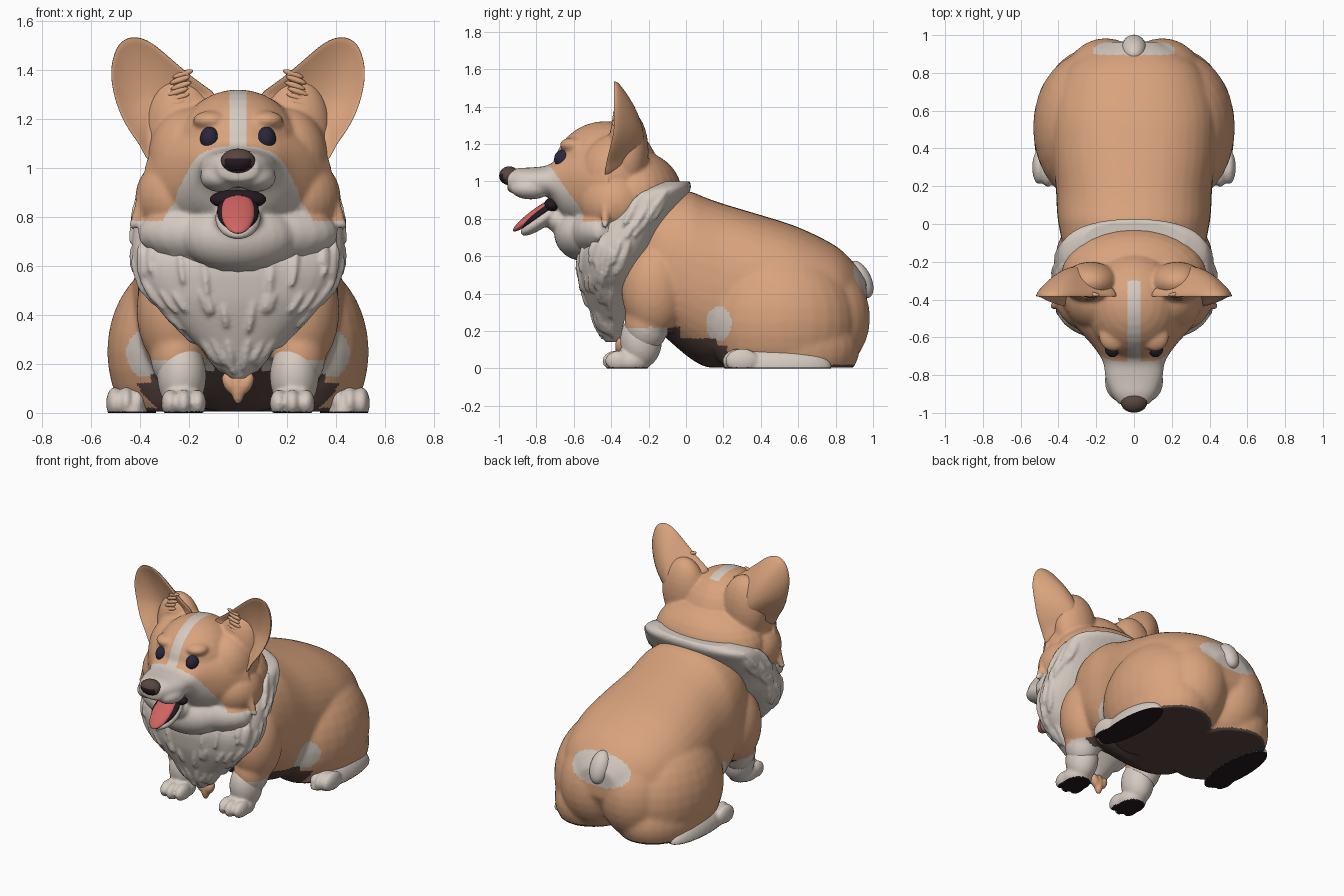
import bpy, bmesh, math, random
from mathutils import Vector, Matrix

if "Cube" in bpy.data.objects:
    bpy.data.objects.remove(bpy.data.objects["Cube"])

random.seed(4)


def material(name, r, g, b):
    m = bpy.data.materials.new(name)
    lin = [((c / 255 + 0.055) / 1.055) ** 2.4 for c in (r, g, b)]
    m.diffuse_color = (*lin, 1)
    m.use_nodes = True
    m.node_tree.nodes["Principled BSDF"].inputs["Base Color"].default_value = m.diffuse_color
    return m


TAN = material("tan fur", 217, 163, 125)
WHITE = material("white fur", 213, 202, 193)
BROWN = material("dark brown", 88, 70, 64)
BLACK = material("black", 36, 26, 33)
PINK = material("tongue pink", 207, 100, 98)
EYE = material("eye navy", 42, 38, 60)


# ---------- helpers ----------
def ball(bm, pos, rad, tilt=0.0, seg=28):
    M = Matrix.Translation(pos) @ Matrix.Rotation(tilt, 4, 'X') @ Matrix.Diagonal((*rad, 1))
    bmesh.ops.create_uvsphere(bm, u_segments=seg, v_segments=seg // 2 + 2, radius=1, matrix=M)


def pair(bm, pos, rad, tilt=0.0):
    for s in (-1, 1):
        ball(bm, (s * pos[0], pos[1], pos[2]), rad, tilt)


def lock(bm, pos, direction, length, width):
    """A leaf-shaped lock of fur lying along a direction."""
    q = Vector(direction).to_track_quat('Z', 'Y').to_matrix().to_4x4()
    M = Matrix.Translation(pos) @ q @ Matrix.Diagonal((width, width, length, 1))
    bmesh.ops.create_uvsphere(bm, u_segments=10, v_segments=8, radius=1, matrix=M)


def resample(rows, k=4):
    """Smooth curve through rows of numbers."""
    out = []
    for i in range(len(rows) - 1):
        a, b, c, d = (rows[max(0, min(len(rows) - 1, i + j))] for j in (-1, 0, 1, 2))
        for s in range(k):
            t = s / k
            out.append([0.5 * (2 * q + (r - p) * t + (2 * p - 5 * q + 4 * r - u) * t * t
                               + (3 * q - p - 3 * r + u) * t ** 3) for p, q, r, u in zip(a, b, c, d)])
    return out + [list(rows[-1])]


def section_point(row, a, axis, power=2.3):
    t, lo, hi, w = row
    f = lambda v: math.copysign(abs(v) ** (2 / power), v)
    u, v = w * f(math.cos(a)), (lo + hi) / 2 + (hi - lo) / 2 * f(math.sin(a))
    return Vector((u, t, v)) if axis == 'Y' else Vector((u, v, t))


def loft(bm, rows, axis, n=40):
    rings = [[bm.verts.new(section_point(r, 2 * math.pi * i / n, axis)) for i in range(n)] for r in rows]
    for A, B in zip(rings, rings[1:]):
        for i in range(n):
            bm.faces.new((A[i], A[(i + 1) % n], B[(i + 1) % n], B[i]))
    bm.faces.new(rings[0])
    bm.faces.new(rings[-1])


def finish(name, bm, mats, rule=None, voxel=0, smooth=0, subsurf=0, floor=0.0):
    """Turn the parts into one skin, rest it on the floor and colour it by rule."""
    bmesh.ops.recalc_face_normals(bm, faces=bm.faces)
    me = bpy.data.meshes.new(name)
    bm.to_mesh(me)
    bm.free()
    ob = bpy.data.objects.new(name, me)
    bpy.context.collection.objects.link(ob)
    if voxel:
        m = ob.modifiers.new("skin", 'REMESH')
        m.mode, m.voxel_size = 'VOXEL', voxel
    if smooth:
        m = ob.modifiers.new("soften", 'SMOOTH')
        m.factor, m.iterations = 0.5, smooth
    if subsurf:
        m = ob.modifiers.new("round", 'SUBSURF')
        m.levels = subsurf
    dg = bpy.context.evaluated_depsgraph_get()
    me = bpy.data.meshes.new_from_object(ob.evaluated_get(dg))
    ob.modifiers.clear()
    ob.data = me
    me.name = name
    for v in me.vertices:
        v.co.z = max(v.co.z, floor)
    me.update()
    me.materials.clear()
    for m in mats:
        me.materials.append(m)
    for p in me.polygons:
        p.material_index = rule(p.center, p.normal) if rule else 0
        p.use_smooth = True
    me.set_sharp_from_angle(angle=math.radians(50))
    return ob


# ---------- body: trunk, haunches, rump, shoulders ----------
bm = bmesh.new()
trunk = [(-0.30, 0.32, 0.85, 0.25), (-0.15, 0.20, 0.93, 0.36), (0.0, 0.07, 0.95, 0.40), (0.1, 0.01, 0.915, 0.41),
         (0.2, 0.0, 0.88, 0.415), (0.4, 0.0, 0.82, 0.44), (0.6, 0.0, 0.755, 0.44), (0.8, 0.06, 0.655, 0.37),
         (0.9, 0.16, 0.56, 0.26), (0.965, 0.28, 0.47, 0.13)]
loft(bm, resample(trunk), 'Y')
pair(bm, (0.24, 0.51, 0.25), (0.295, 0.40, 0.38))
pair(bm, (0.15, 0.69, 0.27), (0.25, 0.295, 0.32))
pair(bm, (0.23, 0.56, 0.11), (0.275, 0.37, 0.26))
pair(bm, (0.26, -0.17, 0.42), (0.155, 0.175, 0.25))
pair(bm, (0.25, -0.21, 0.24), (0.11, 0.12, 0.15))


def body_rule(c, n):
    x = abs(c.x)
    if c.y < -0.1 and c.z < 0.22 and x > 0.1:
        return 1
    if n.z < -0.3 and (c.z < 0.02 or (c.z < 0.16 and c.y < 0.22) or (c.z < 0.22 and c.y < -0.03)):
        return 2
    if c.y > 0.8 and (x / 0.22) ** 2 + ((c.z - 0.46) / 0.105) ** 2 < 1:
        return 1
    if x > 0.25 and ((c.y - 0.175) / 0.068) ** 2 + ((c.z - 0.24) / 0.095) ** 2 < 1:
        return 1
    return 0


finish("body", bm, [TAN, WHITE, BROWN], body_rule, 0.013, 12, 0, 0.006)

# ---------- feet ----------
bm = bmesh.new()
pair(bm, (0.23, -0.24, 0.15), (0.10, 0.112, 0.15))
pair(bm, (0.225, -0.30, 0.035), (0.09, 0.11, 0.07))
pair(bm, (0.432, 0.49, 0.005), (0.098, 0.29, 0.115))
for k in (-1, 0, 1):
    pair(bm, (0.222 + 0.056 * k, -0.375 + 0.015 * abs(k), 0.04), (0.036, 0.072, 0.055))
    pair(bm, (0.457 + 0.046 * k, 0.285 + 0.015 * abs(k), 0.04), (0.036, 0.09, 0.066))
finish("feet", bm, [WHITE, BLACK], lambda c, n: int(c.z < 0.005), 0.010, 3)

# ---------- tail ----------
bm = bmesh.new()
ball(bm, (0, 0.932, 0.475), (0.065, 0.058, 0.108), 0.45)
finish("tail", bm, [WHITE])

# ---------- ruff with fur locks, mostly at the sides ----------
bm = bmesh.new()
ruff = resample([(0.14, -0.43, -0.36, 0.03), (0.25, -0.49, -0.33, 0.14), (0.4, -0.55, -0.29, 0.29),
                 (0.5, -0.575, -0.24, 0.385), (0.62, -0.58, -0.17, 0.43), (0.75, -0.52, -0.10, 0.43),
                 (0.88, -0.42, -0.02, 0.415), (0.96, -0.3, 0.025, 0.38), (1.0, -0.2, 0.02, 0.27)])
loft(bm, ruff, 'Z')
for _ in range(70):
    i = random.randint(3, 25)
    a = random.uniform(-1.45, 0.5)
    if a < -0.7 and i > 7 and random.random() < 0.75:
        continue
    p, below = section_point(ruff[i], a, 'Z'), section_point(ruff[i - 2], a, 'Z')
    out = Vector((math.cos(a), math.sin(a), 0))
    d = (below - p).normalized() + out * 0.15
    for s in (-1, 1):
        lock(bm, (s * p.x, p.y, p.z), (s * d.x, d.y, d.z), random.uniform(0.05, 0.085), 0.014)
finish("ruff", bm, [WHITE], None, 0.010, 2)

# tan tuft under the chest
bm = bmesh.new()
for k in (-1, 0, 1):
    lock(bm, (0.032 * k, -0.35, 0.105 + 0.015 * abs(k)), (0.5 * k, 0, 1), 0.05 if k else 0.07, 0.03)
finish("chest_tuft", bm, [TAN], None, 0.008, 2)

# ---------- head: skull, neck, temples, cheeks, muzzle, jaw ----------
bm = bmesh.new()
ball(bm, (0, -0.43, 1.06), (0.265, 0.28, 0.262))
ball(bm, (0, -0.27, 0.93), (0.385, 0.25, 0.235))
pair(bm, (0.20, -0.38, 1.03), (0.17, 0.19, 0.22))
pair(bm, (0.23, -0.31, 1.16), (0.15, 0.11, 0.22))
pair(bm, (0.23, -0.38, 0.88), (0.19, 0.19, 0.18))
ball(bm, (0, -0.45, 0.735), (0.41, 0.19, 0.155))
ball(bm, (0, -0.55, 0.72), (0.24, 0.155, 0.145))
face = [(-0.42, 0.7, 1.2, 0.39), (-0.54, 0.74, 1.2, 0.31), (-0.65, 0.8, 1.16, 0.215), (-0.73, 0.91, 1.09, 0.165),
        (-0.82, 0.92, 1.075, 0.15), (-0.9, 0.925, 1.07, 0.12), (-0.955, 0.95, 1.05, 0.08)]
loft(bm, resample(face), 'Y')
pair(bm, (0.075, -0.83, 0.963), (0.08, 0.11, 0.06))
ball(bm, (0, -0.77, 0.797), (0.095, 0.14, 0.043), 0.62)
ball(bm, (0, -0.67, 0.79), (0.10, 0.08, 0.07))
pair(bm, (0.11, -0.60, 1.195), (0.075, 0.075, 0.04))
for k in range(5):  # cheek tufts
    for s in (-1, 1):
        lock(bm, (s * (0.365 + 0.011 * k), -0.43, 0.96 - 0.04 * k), (s * 0.6, -0.1, -1), 0.06, 0.024)
for k in range(-6, 7):  # fringe under the chin
    x = 0.062 * k
    lock(bm, (x, -0.55 + 0.6 * x * x, 0.602 + 0.95 * x * x), (x, -0.2, -1), 0.05, 0.03)


def head_rule(c, n):
    x = abs(c.x)
    if c.z < 0.785 + 0.55 * max(0, c.y + 0.4):
        return 1
    if c.z < 1.11 and c.y < -0.55 - 0.7 * (c.z - 0.83) and x < 0.31 - 0.5 * (c.z - 0.78):
        return 1
    return int(x < 0.036 and c.y < -0.3 and c.z > 1.05)


finish("head", bm, [TAN, WHITE], head_rule, 0.010, 8)

# ---------- ears ----------
outline = resample([(0.08, 1.30), (0.18, 1.37), (0.28, 1.455), (0.36, 1.52), (0.43, 1.54), (0.49, 1.51), (0.52, 1.42),
                    (0.515, 1.33), (0.49, 1.24), (0.45, 1.16), (0.40, 1.09), (0.35, 1.01), (0.22, 1.04),
                    (0.13, 1.2), (0.08, 1.30)], 2)[:-1]
for side, s in (("left", -1), ("right", 1)):
    bm = bmesh.new()

    def ear_ring(centre, f, depth):
        ring = []
        for x, z in outline:
            px, pz = centre[0] + (x - centre[0]) * f, centre[1] + (z - centre[1]) * f
            curl = 0.05 * min(1, max(0, (1.27 - pz) / 0.2)) * f
            ring.append(bm.verts.new((s * px, -0.39 + depth - curl, pz)))
        return ring

    front = [ear_ring((0.37, 1.29), f, 0.055 * (1 - f * f)) for f in (0.12, 0.4, 0.7, 0.9, 1.0)]
    back = [ear_ring((0.29, 1.20), f, 0.02 + 0.15 * (1 - f * f)) for f in (0.99, 0.85, 0.6, 0.35, 0.12)]
    rings, n = front + back, len(outline)
    for A, B in zip(rings, rings[1:]):
        for i in range(n):
            bm.faces.new((A[i], A[(i + 1) % n], B[(i + 1) % n], B[i]))
    bm.faces.new(rings[0])
    bm.faces.new(rings[-1])
    finish(side + "_ear", bm, [TAN], None, 0, 0, 1)
    # fur along the inner edge of the ear
    bm = bmesh.new()
    for k in range(11):
        lock(bm, (s * (0.225 + 0.004 * k + 0.008 * (k % 2)), -0.372 - 0.004 * k, 1.385 - 0.024 * k),
             (s, 0.1, -0.35), 0.045, 0.013)
    finish(side + "_ear_fur", bm, [TAN])
    # eye
    bm = bmesh.new()
    ball(bm, (s * 0.115, -0.655, 1.12), (0.04, 0.05, 0.05))
    finish(side + "_eye", bm, [EYE])

# ---------- nose and mouth ----------
bm = bmesh.new()
ball(bm, (0, -0.945, 1.03), (0.07, 0.054, 0.05))
finish("nose", bm, [BROWN, BLACK], lambda c, n: int(n.y < -0.45 and n.z < 0.3 and abs(c.x) < 0.052))
bm = bmesh.new()
ball(bm, (0, -0.715, 0.872), (0.115, 0.045, 0.042))
ball(bm, (0, -0.785, 0.822), (0.086, 0.125, 0.03), 0.62)
finish("mouth", bm, [BLACK])
bm = bmesh.new()
ball(bm, (0, -0.812, 0.82), (0.068, 0.142, 0.026), 0.65)
finish("tongue", bm, [PINK])
